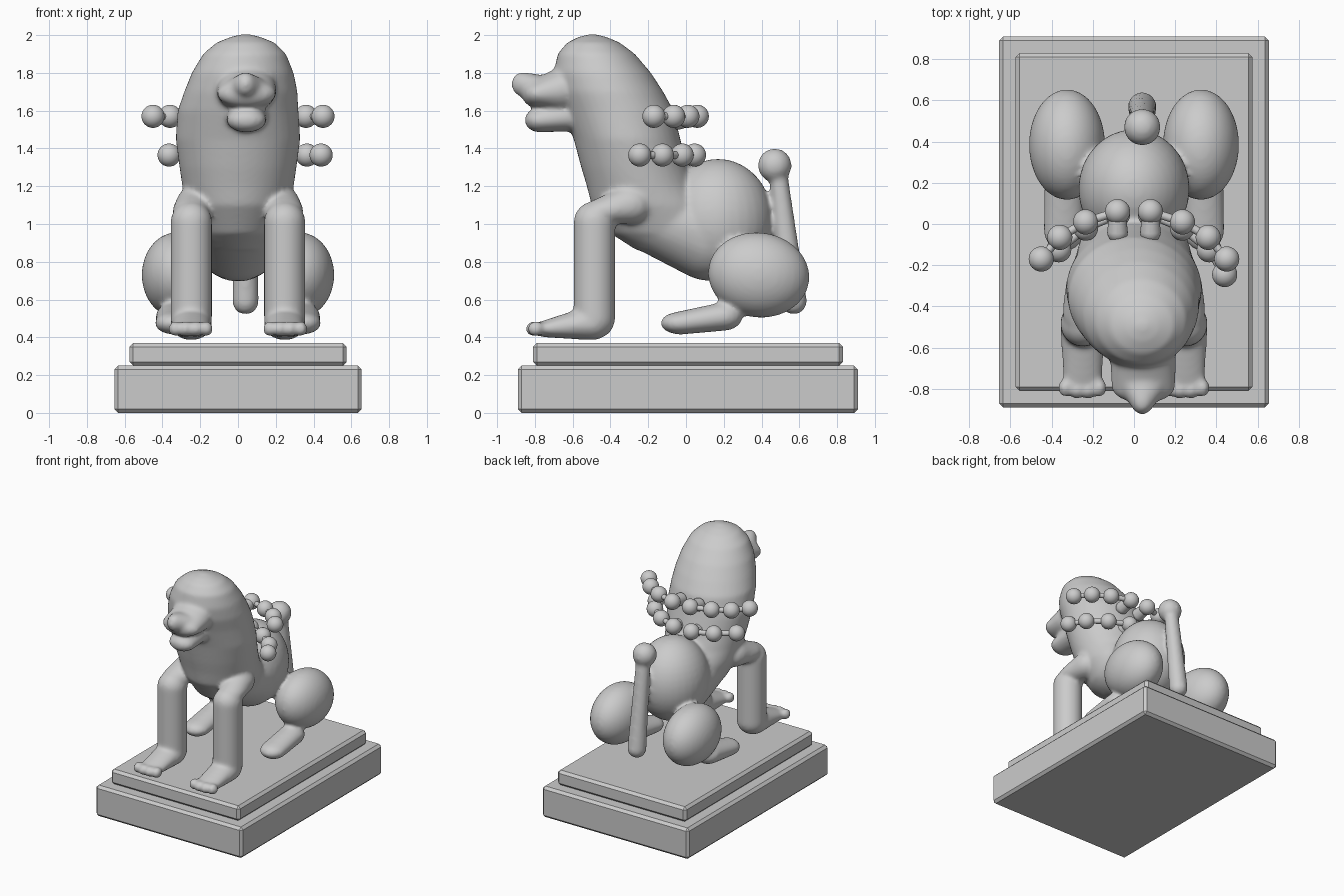
import bpy, bmesh, math
from mathutils import Matrix, Vector

cube = bpy.data.objects.get("Cube")
if cube:
    bpy.data.objects.remove(cube, do_unlink=True)

stone = bpy.data.materials.new("grey stone")
stone.use_nodes = True
GREY = (0.6, 0.6, 0.6, 1)
stone.diffuse_color = GREY
stone.node_tree.nodes["Principled BSDF"].inputs["Base Color"].default_value = GREY


def finish(name, bm, smooth=True):
    bmesh.ops.recalc_face_normals(bm, faces=bm.faces)
    for f in bm.faces:
        f.smooth = smooth
    mesh = bpy.data.meshes.new(name)
    bm.to_mesh(mesh)
    bm.free()
    mesh.materials.append(stone)
    ob = bpy.data.objects.new(name, mesh)
    bpy.context.collection.objects.link(ob)
    return ob


def blob(bm, centre, radii, tilt=0):
    m = (Matrix.Translation(centre) @ Matrix.Rotation(math.radians(tilt), 4, 'X')
         @ Matrix.Diagonal((*radii, 1)))
    return bmesh.ops.create_uvsphere(bm, u_segments=32, v_segments=20, radius=1, matrix=m)["verts"]


def capsule(bm, p, rp, q, rq):
    """Rounded limb: the hull of two ellipsoids."""
    verts = blob(bm, p, rp) + blob(bm, q, rq)
    faces = {f for v in verts for f in v.link_faces}
    bmesh.ops.delete(bm, geom=list(faces), context='FACES_ONLY')
    bmesh.ops.delete(bm, geom=list({e for v in verts for e in v.link_edges}), context='EDGES_FACES')
    hull = bmesh.ops.convex_hull(bm, input=verts)
    inner = [g for g in hull["geom_interior"] if isinstance(g, bmesh.types.BMVert)]
    bmesh.ops.delete(bm, geom=inner, context='VERTS')


def loft(bm, sections, n=40):
    """Horizontal elliptical sections: z, y front, y back, x centre, x half width."""
    rings = []
    for z, y0, y1, xc, hw in sections:
        rings.append([bm.verts.new((xc + hw * math.cos(a), (y0 + y1) / 2 + (y1 - y0) / 2 * math.sin(a), z))
                      for a in (2 * math.pi * i / n for i in range(n))])
    for a, b in zip(rings, rings[1:]):
        for i in range(n):
            j = (i + 1) % n
            bm.faces.new((a[i], a[j], b[j], b[i]))
    bm.faces.new(rings[0][::-1])
    bm.faces.new(rings[-1])


# Stepped plinth
def slab(name, hx, y0, y1, z0, z1):
    bm = bmesh.new()
    m = (Matrix.Translation((0, (y0 + y1) / 2, (z0 + z1) / 2))
         @ Matrix.Diagonal((2 * hx, y1 - y0, z1 - z0, 1)))
    bmesh.ops.create_cube(bm, size=1, matrix=m)
    bmesh.ops.bevel(bm, geom=bm.edges[:], offset=0.02, segments=1, affect='EDGES')
    finish(name, bm, smooth=False)


slab("plinth_lower", 0.655, -0.89, 0.91, 0.0, 0.25)
slab("plinth_upper", 0.575, -0.81, 0.83, 0.25, 0.37)

# Head, neck and chest
body = bmesh.new()
loft(body, [(0.86, -0.26, 0.15, 0, 0.16), (0.95, -0.40, 0.2, 0, 0.23),
            (1.1, -0.50, 0.12, 0, 0.28), (1.2, -0.525, 0.05, 0, 0.295),
            (1.3, -0.555, 0.01, 0, 0.31), (1.45, -0.595, -0.03, 0, 0.33),
            (1.6, -0.65, -0.065, 0, 0.32), (1.7, -0.685, -0.12, 0.015, 0.30),
            (1.8, -0.70, -0.185, 0.025, 0.27), (1.9, -0.68, -0.27, 0.035, 0.22),
            (1.96, -0.63, -0.35, 0.04, 0.155), (1.99, -0.57, -0.42, 0.04, 0.08),
            (2.005, -0.51, -0.48, 0.04, 0.02)])

# Muzzle, nose and lower jaw
capsule(body, (0.045, -0.66, 1.71), (0.16, 0.08, 0.12), (0.045, -0.79, 1.69), (0.155, 0.08, 0.075))
capsule(body, (0.045, -0.78, 1.71), (0.12, 0.06, 0.08), (0.04, -0.865, 1.74), (0.055, 0.06, 0.065))
capsule(body, (0.045, -0.62, 1.57), (0.11, 0.08, 0.08), (0.045, -0.775, 1.55), (0.105, 0.08, 0.065))

# Rump
blob(body, (0, 0.17, 1.02), (0.27, 0.29, 0.325))
capsule(body, (0, -0.22, 1.05), (0.24, 0.18, 0.18), (0, 0.12, 0.95), (0.25, 0.24, 0.25))

for s in (-1, 1):
    # Haunch and hind foot
    blob(body, (s * 0.325, 0.385, 0.73), (0.185, 0.27, 0.225), -8)
    capsule(body, (s * 0.34, -0.03, 0.475), (0.1, 0.105, 0.06), (s * 0.34, 0.2, 0.51), (0.095, 0.1, 0.075))
    # Front leg and paw
    capsule(body, (s * 0.247, -0.485, 0.5), (0.11, 0.11, 0.11), (s * 0.247, -0.485, 1.01), (0.11, 0.11, 0.11))
    capsule(body, (s * 0.247, -0.42, 1.07), (0.10, 0.12, 0.07), (s * 0.23, -0.3, 1.1), (0.1, 0.12, 0.1))
    capsule(body, (s * 0.247, -0.5, 0.475), (0.11, 0.11, 0.09), (s * 0.25, -0.74, 0.445), (0.095, 0.06, 0.045))
    for i in range(4):
        blob(body, (s * 0.25 + (i - 1.5) * 0.055, -0.795 - 0.01 * (i in (1, 2)), 0.445), (0.037, 0.045, 0.042))

# Tail with a round tip
capsule(body, (0.04, 0.57, 0.59), (0.07, 0.07, 0.07), (0.04, 0.49, 1.25), (0.055, 0.05, 0.055))
blob(body, (0.04, 0.47, 1.31), (0.09, 0.09, 0.09))

skin = finish("seated_animal_body", body)
remesh = skin.modifiers.new("blend parts", 'REMESH')
remesh.mode = 'VOXEL'
remesh.voxel_size = 0.013
remesh.use_smooth_shade = True
soften = skin.modifiers.new("soften joins", 'SMOOTH')
soften.factor = 0.5
soften.iterations = 12

# Two bead strands across the back of the neck
strand = [(0.08, 0.06), (0.235, 0.01), (0.36, -0.065), (0.45, -0.17)]
lower = [(0.08, 0.045), (0.235, -0.02), (0.365, -0.125), (0.44, -0.245)]
for name, z, row in (("upper_beads", 1.57, strand), ("lower_beads", 1.365, lower)):
    beads = bmesh.new()
    for s in (-1, 1):
        # the lower strand is one bead shorter on one side
        count = 3 if s < 0 and name == "lower_beads" else 4
        points = [Vector((s * x, y, z)) for x, y in row[:count]]
        for p in points:
            blob(beads, p, (0.061,) * 3)
        for p, q in zip(points, points[1:]):
            capsule(beads, p, (0.02,) * 3, q, (0.02,) * 3)
        # nub that ties the strand to the neck
        capsule(beads, points[0], (0.04,) * 3, points[0] + Vector((0, -0.1, -0.02)), (0.05,) * 3)
    finish(name, beads)
